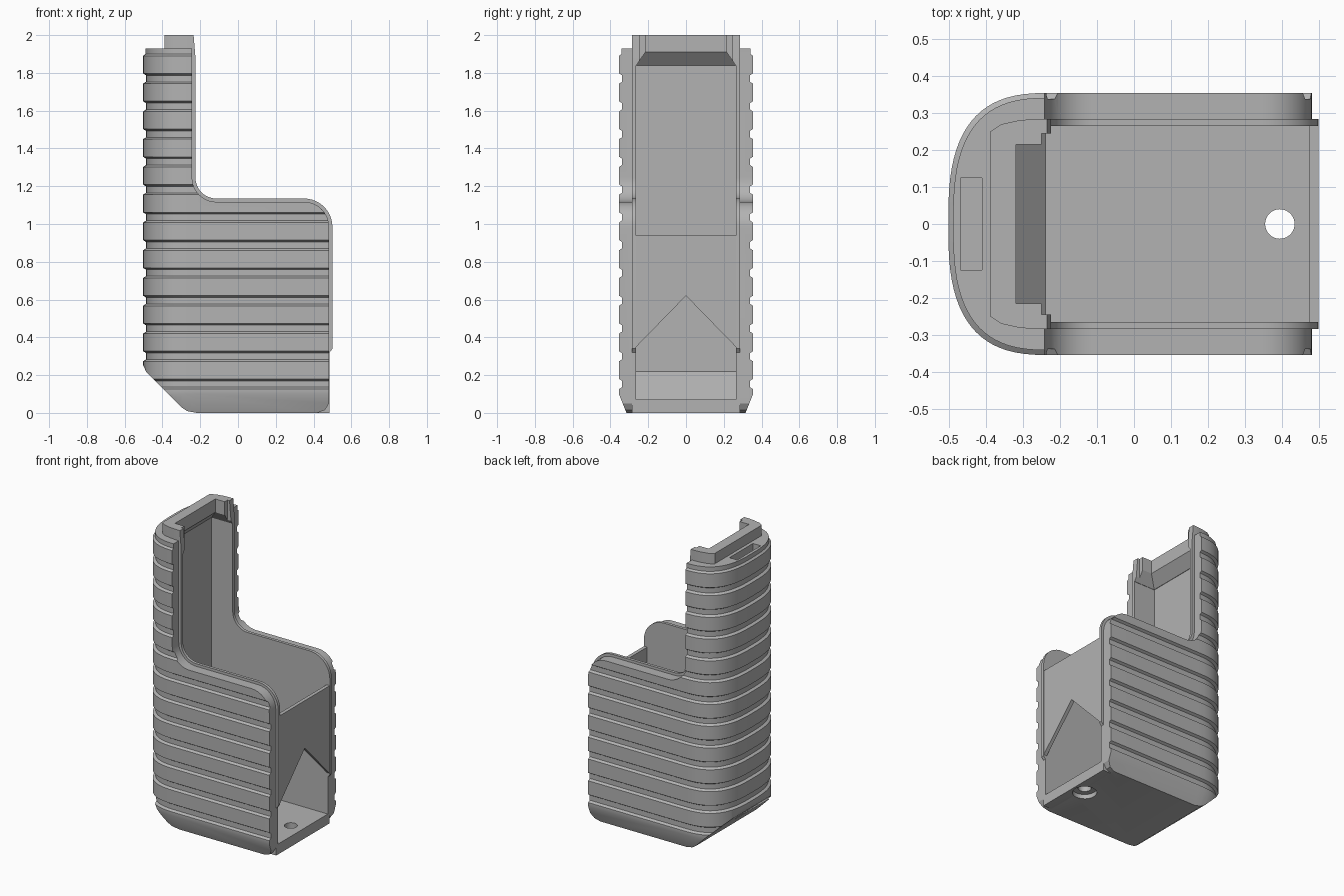
import bpy, bmesh
from math import cos, sin, pi, radians

cube = bpy.data.objects.get("Cube")
if cube:
    bpy.data.objects.remove(cube, do_unlink=True)

grey = bpy.data.materials.new("warm_grey")
grey.use_nodes = True
COLOUR = (0.45, 0.45, 0.45, 1)
grey.diffuse_color = COLOUR
grey.node_tree.nodes["Principled BSDF"].inputs["Base Color"].default_value = COLOUR


def loft(name, rings):
    """Solid through a stack of closed rings with equal point counts."""
    bm = bmesh.new()
    loops = [[bm.verts.new(p) for p in ring] for ring in rings]
    for a, b in zip(loops, loops[1:]):
        for i in range(len(a)):
            j = (i + 1) % len(a)
            bm.faces.new((a[i], a[j], b[j], b[i]))
    bm.faces.new(loops[0])
    bm.faces.new(loops[-1])
    bmesh.ops.recalc_face_normals(bm, faces=bm.faces)
    mesh = bpy.data.meshes.new(name)
    bm.to_mesh(mesh)
    bm.free()
    mesh.materials.append(grey)
    obj = bpy.data.objects.new(name, mesh)
    bpy.context.collection.objects.link(obj)
    return obj


def side_prism(name, profile, half):
    """Extrude an (x, z) profile across y."""
    return loft(name, [[(x, y, z) for x, z in profile] for y in (-half, half)])


def box_ring(x0, x1, half, z):
    return [(x0, -half, z), (x1, -half, z), (x1, half, z), (x0, half, z)]


def disc(x, r, z, n=32):
    return [(x + r * cos(2 * pi * i / n), r * sin(2 * pi * i / n), z) for i in range(n)]


def combine(target, tool, operation):
    mod = target.modifiers.new(operation, "BOOLEAN")
    mod.operation = operation
    mod.solver = "EXACT"
    mod.object = tool
    bpy.context.view_layer.objects.active = target
    bpy.ops.object.modifier_apply(modifier=mod.name)
    bpy.data.objects.remove(tool, do_unlink=True)


def arc(cx, cz, r, start, end, n=10):
    angles = [radians(start + (end - start) * i / n) for i in range(n + 1)]
    return [(cx + r * cos(a), cz + r * sin(a)) for a in angles]


def stepped_edge(top, inset):
    """Front edge of the tower, inner bend, seat edge and outer bend."""
    return ([(-0.225 - inset, top)]
            + arc(-0.115, 1.245, 0.11 + inset, 180, 270)
            + arc(0.35, 0.985, 0.15 - inset, 90, 0))


# Ribbed outer body: rounded back, straight sides, grooves stacked up the height
def body_ring(z, inset):
    a, b = 0.283 - inset, 0.355 - inset
    if z < 0.1:
        b -= 0.4 * (0.1 - z)
    ring = [(0.6, -b, z)]
    for i in range(41):
        t = pi / 2 * (i / 20 - 1)
        c, s = abs(cos(t)), abs(sin(t))
        ring.append((-0.22 - a * c ** 0.71, b * s ** 0.71 * (1 if t > 0 else -1), z))
    return ring + [(0.6, b, z)]


rings = [body_ring(-0.05, 0), body_ring(0.1, 0)]
for k in range(12):
    mid = 0.153 + 0.147 * k
    for dz, inset in ((-0.027, 0), (-0.017, 0.016), (0.017, 0.016), (0.027, 0)):
        rings.append(body_ring(mid + dz, inset))
rings += [body_ring(1.89, 0), body_ring(1.90, 0.013), body_ring(1.93, 0.013)]
shell = loft("ribbed_shell", rings)

# Trim to the stepped silhouette with a sloped heel
silhouette = stepped_edge(2.2, 0.018) + [
    (0.482, 0.05), (0.46, 0.015), (0.42, 0), (-0.22, 0), (-0.27, 0.01),
    (-0.30, 0.03), (-0.485, 0.215), (-0.51, 0.27), (-0.6, 0.4), (-0.6, 2.2)]
combine(shell, side_prism("silhouette_trim", silhouette, 0.6), "INTERSECT")

# Inner liner that stands proud of the body as a raised rim
liner_profile = stepped_edge(1.88, 0) + [
    (0.5, 0.34), (0.485, 0.32), (0.485, 0), (-0.2, 0.005), (-0.39, 0.2),
    (-0.39, 2), (-0.235, 2)]
liner = side_prism("liner", liner_profile, 0.285)
plan = [(-0.39, 0.25), (-0.36, 0.27), (-0.31, 0.281), (-0.25, 0.286), (0.7, 0.286)]
plan += [(x, -y) for x, y in reversed(plan)]
combine(liner, loft("plan_trim", [[(x, y, z) for x, y in plan] for z in (-0.1, 2.1)]), "INTERSECT")
combine(shell, liner, "UNION")

# Hollow interior with sloped heel, then the narrowed neck at the tower top
cavity = [(-0.385, 1.84), (-0.385, 0.22), (-0.24, 0.07), (0.7, 0.07), (0.7, 1.84)]
combine(shell, side_prism("cavity", cavity, 0.265), "DIFFERENCE")
neck = [box_ring(-0.38, 0.6, 0.26, 1.7), box_ring(-0.384, 0.6, 0.264, 1.838),
        box_ring(-0.32, 0.6, 0.215, 1.91), box_ring(-0.32, 0.6, 0.215, 2.2)]
combine(shell, loft("neck", neck), "DIFFERENCE")
mouth = [box_ring(-0.25, 0.6, 0.245, 1.86), box_ring(-0.25, 0.6, 0.245, 2.2)]
combine(shell, loft("neck_mouth", mouth), "DIFFERENCE")

# Slot in the tower top, and a counterbored hole in the floor
slot = [box_ring(-0.47, -0.412, 0.125, z) for z in (1.87, 2.1)]
combine(shell, loft("slot", slot), "DIFFERENCE")
hole = [disc(0.395, r, z) for r, z in ((0.075, -0.1), (0.075, 0.03), (0.04, 0.031), (0.04, 0.2))]
combine(shell, loft("floor_hole", hole), "DIFFERENCE")

# Front panel with a gabled opening beneath it
gable = [(-0.268, 0.94), (0.268, 0.94), (0.268, 0.345), (0, 0.62), (-0.268, 0.345)]
panel = loft("front_panel", [[(x, y, z) for y, z in gable] for x in (0.475, 0.499)])

for obj in (shell, panel):
    bpy.ops.object.select_all(action="DESELECT")
    obj.select_set(True)
    bpy.context.view_layer.objects.active = obj
    bpy.ops.object.shade_smooth_by_angle(angle=radians(28))
